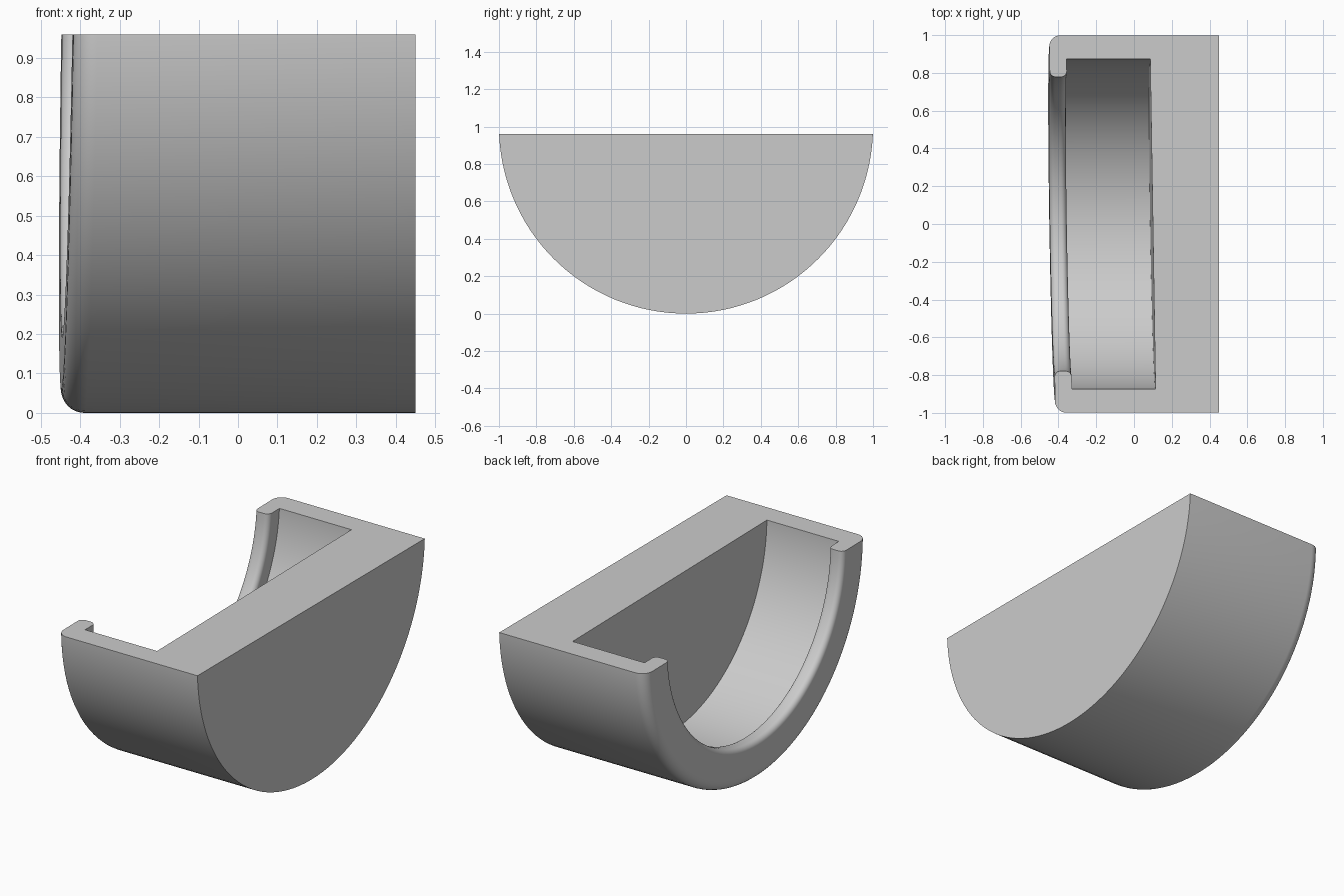
import bpy, bmesh, math
from mathutils import Matrix

default = bpy.data.objects.get("Cube")
if default:
    bpy.data.objects.remove(default, do_unlink=True)

grey = bpy.data.materials.new("plain grey")
grey.use_nodes = True
colour = (0.6, 0.6, 0.6, 1)
grey.diffuse_color = colour
grey.node_tree.nodes["Principled BSDF"].inputs["Base Color"].default_value = colour

RADIUS, TOP, STEPS = 1.0, 0.96, 128
FRONT, LIP_BACK, FLOOR, BACK = -0.433, -0.343, 0.10, 0.45
LIP_R, BORE_R = 0.78, 0.875


def arc(cx, cr, size, start, end, count=8):
    """Points of a rounded corner in (x, radius) space, angles in degrees."""
    points = []
    for i in range(count + 1):
        a = math.radians(start + (end - start) * i / count)
        points.append((cx + size * math.cos(a), cr + size * math.sin(a)))
    return points


# Cross-section: solid back, outer wall, rounded rim, inward lip, recess floor
big, small = 0.06, 0.03
profile = [(BACK, 0), (BACK, RADIUS)]
profile += arc(FRONT + big, RADIUS - big, big, 90, 180)
profile += arc(FRONT + small, LIP_R + small, small, 180, 270)
profile += arc(LIP_BACK - small, LIP_R + small, small, 270, 360)
profile += [(LIP_BACK, BORE_R), (FLOOR, BORE_R), (FLOOR, 0)]

# Revolve the section about the x axis
bm = bmesh.new()
verts = [bm.verts.new((x, 0, -r)) for x, r in profile]
edges = [bm.edges.new(pair) for pair in zip(verts, verts[1:])]
bmesh.ops.spin(bm, geom=verts + edges, cent=(0, 0, 0), axis=(1, 0, 0),
               angle=math.tau, steps=STEPS)
bmesh.ops.remove_doubles(bm, verts=bm.verts, dist=1e-5)
bmesh.ops.translate(bm, verts=bm.verts, vec=(0, 0, RADIUS))

# The rim and recess lean slightly against the flat back
for v in bm.verts:
    if v.co.x < BACK - 0.01:
        v.co.x += -0.016 * v.co.y + 0.017 * (v.co.z - TOP)

# Cut off the upper half and close the cut
cut = bmesh.ops.bisect_plane(bm, geom=bm.verts[:] + bm.edges[:] + bm.faces[:],
                             plane_co=(0, 0, TOP), plane_no=(0, 0, 1),
                             clear_outer=True)
rim = [e for e in cut["geom_cut"] if isinstance(e, bmesh.types.BMEdge)]
bmesh.ops.triangle_fill(bm, edges=rim, use_beauty=True, normal=(0, 0, 1))
bmesh.ops.recalc_face_normals(bm, faces=bm.faces)

mesh = bpy.data.meshes.new("half_round_housing")
bm.to_mesh(mesh)
bm.free()
mesh.materials.append(grey)
housing = bpy.data.objects.new("half_round_housing", mesh)
bpy.context.collection.objects.link(housing)

# Smooth curved walls, sharp corners
bpy.context.view_layer.objects.active = housing
housing.select_set(True)
bpy.ops.object.shade_smooth_by_angle(angle=math.radians(30))
